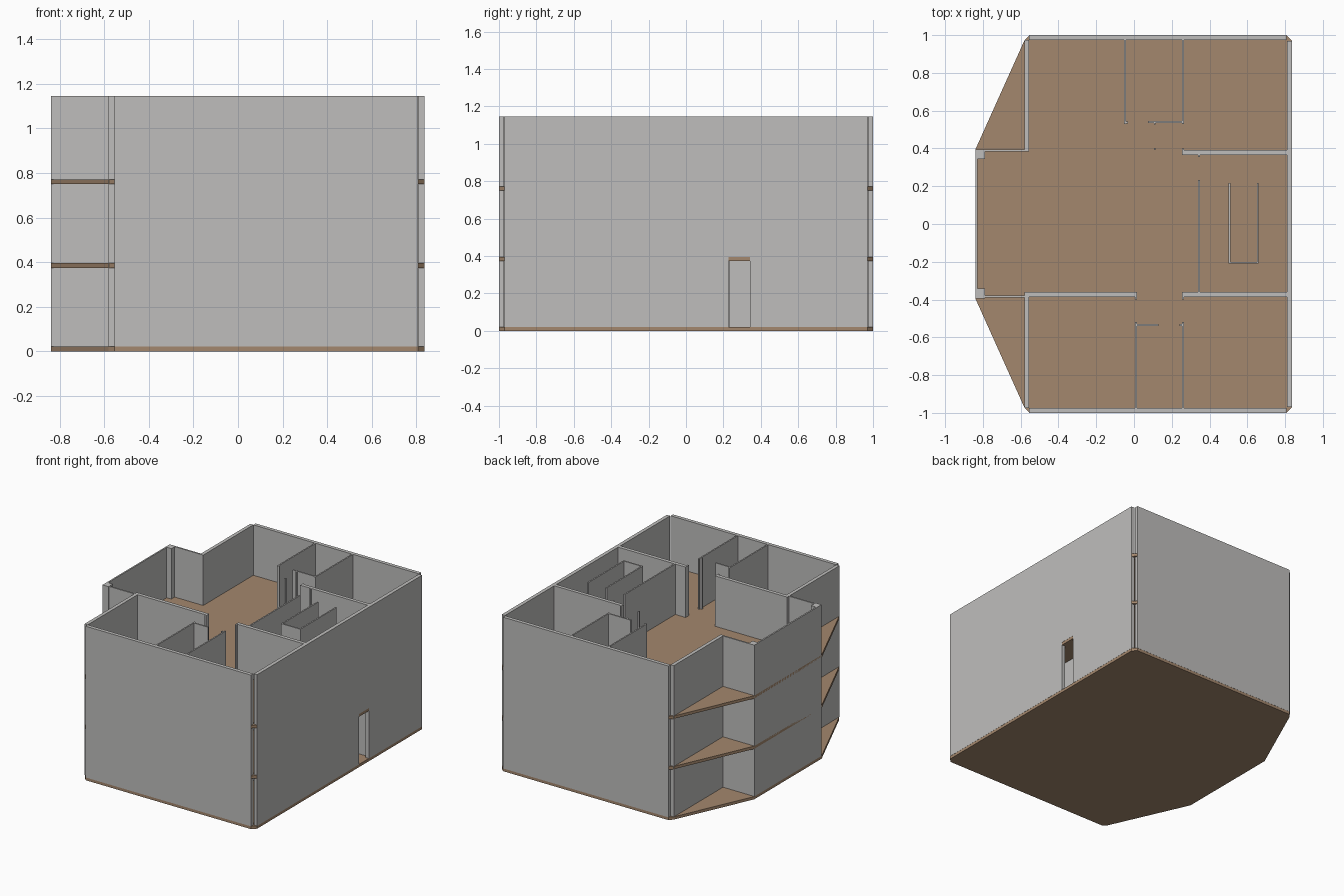
import bpy, bmesh

STOREYS = 3
STEP = 0.375      # storey height
SLAB = 0.021      # floor thickness


def material(name, rgb):
    m = bpy.data.materials.new(name)
    m.diffuse_color = (*rgb, 1)
    return m


GREY = material("plaster grey", (0.52, 0.515, 0.505))
BROWN = material("floor brown", (0.37, 0.245, 0.155))


def finish(name, bm, mat):
    bmesh.ops.recalc_face_normals(bm, faces=bm.faces)
    me = bpy.data.meshes.new(name)
    bm.to_mesh(me)
    bm.free()
    me.materials.append(mat)
    bpy.context.collection.objects.link(bpy.data.objects.new(name, me))


def prism(bm, pts, z0, z1):
    low = [bm.verts.new((x, y, z0)) for x, y in pts]
    top = [bm.verts.new((x, y, z1)) for x, y in pts]
    bm.faces.new(low[::-1])
    bm.faces.new(top)
    n = len(pts)
    for i in range(n):
        j = (i + 1) % n
        bm.faces.new((low[i], low[j], top[j], top[i]))


def walls(name, plan, z0, z1):
    bm = bmesh.new()
    for x0, x1, y0, y1 in plan:
        prism(bm, [(x0, y0), (x1, y0), (x1, y1), (x0, y1)], z0, z1)
    finish(name, bm, GREY)


# Plan rectangles: x0, x1, y0, y1
FACADE = [(-0.555, 0.807, -1.0, -0.973), (-0.555, 0.807, 0.973, 1.0),
          (-0.581, -0.555, -0.973, -0.36), (-0.581, -0.555, 0.39, 0.973)]
EAST = [(0.81, 0.837, -0.97, 0.97)]
EAST_WITH_DOOR = [(0.81, 0.837, -0.97, 0.227), (0.81, 0.837, 0.343, 0.97)]
BAY = [(-0.839, -0.828, -0.395, 0.395),
       (-0.839, -0.79, 0.345, 0.395), (-0.839, -0.79, -0.395, -0.342),
       (-0.79, -0.555, 0.384, 0.395), (-0.79, -0.581, -0.39, -0.379)]
CORRIDOR = [(-0.555, 0.015, -0.387, -0.36), (0.255, 0.81, -0.387, -0.36),
            (0.255, 0.81, 0.366, 0.392),
            (0.005, 0.015, -0.4, -0.387), (0.255, 0.265, -0.4, -0.387),
            (0.255, 0.265, 0.392, 0.4), (0.34, 0.35, 0.355, 0.366),
            (0.105, 0.115, 0.393, 0.403)]
ROOMS = [(-0.052, -0.042, 0.53, 0.973), (-0.042, -0.032, 0.532, 0.542),
         (0.255, 0.265, 0.53, 0.973), (0.075, 0.255, 0.536, 0.546),
         (0.105, 0.115, 0.526, 0.536),
         (0.005, 0.015, -0.973, -0.518), (0.015, 0.13, -0.54, -0.53),
         (0.255, 0.265, -0.973, -0.518), (0.24, 0.255, -0.54, -0.53)]
STAIRWELL = [(0.34, 0.35, -0.36, 0.232), (0.5, 0.51, -0.21, 0.217),
             (0.65, 0.66, -0.21, 0.217), (0.51, 0.65, -0.21, -0.2)]

# Half outline of the floor, mirrored across y
HALF = [(-0.839, 0.396), (-0.581, 0.97), (-0.555, 0.999),
        (0.807, 0.999), (0.836, 0.97)]
OUTLINE = [(x, -y) for x, y in HALF] + HALF[::-1]

for s in range(STOREYS):
    base = s * STEP
    z0, z1 = base + SLAB, base + SLAB + STEP

    # Floor slab, with chamfered corners and slanted balcony edges
    bm = bmesh.new()
    prism(bm, OUTLINE, base, z0)
    finish(f"floor_slab_{s}", bm, BROWN)

    # Outer and inner walls; the entrance is on the ground floor only
    walls(f"facade_walls_{s}", FACADE, z0, z1)
    walls(f"east_wall_{s}", EAST if s else EAST_WITH_DOOR, z0, z1)
    walls(f"bay_walls_{s}", BAY, z0, z1)
    walls(f"corridor_walls_{s}", CORRIDOR, z0, z1)
    walls(f"room_partitions_{s}", ROOMS, z0, z1)
    walls(f"stairwell_walls_{s}", STAIRWELL, z0, z1)
